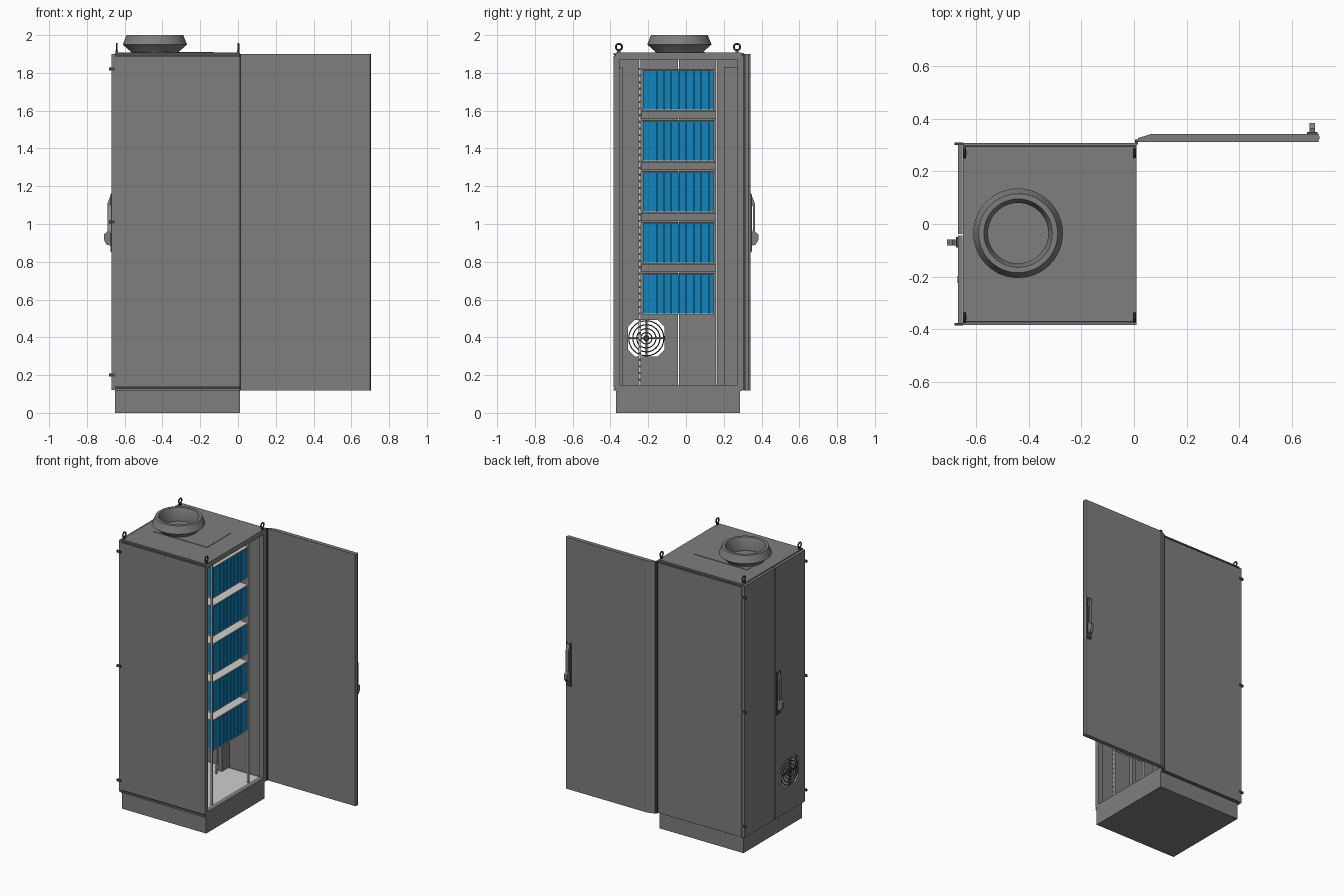
import bpy, bmesh, math
from mathutils import Vector

if "Cube" in bpy.data.objects:
    bpy.data.objects.remove(bpy.data.objects["Cube"])


def material(name, rgb):
    m = bpy.data.materials.new(name)
    m.diffuse_color = (*rgb, 1)
    m.use_nodes = True
    m.node_tree.nodes["Principled BSDF"].inputs["Base Color"].default_value = m.diffuse_color
    return m


GREY = material("cabinet grey", (0.21, 0.21, 0.21))
DARK = material("dark seal", (0.06, 0.06, 0.06))
LIGHT = material("light metal", (0.62, 0.62, 0.61))
BLUE = material("module blue", (0.006, 0.23, 0.5))


def finish(name, bm, mat, smooth=False):
    bmesh.ops.recalc_face_normals(bm, faces=bm.faces)
    me = bpy.data.meshes.new(name)
    bm.to_mesh(me)
    bm.free()
    me.materials.append(mat)
    ob = bpy.data.objects.new(name, me)
    bpy.context.collection.objects.link(ob)
    if smooth:
        bpy.ops.object.select_all(action='DESELECT')
        ob.select_set(True)
        bpy.context.view_layer.objects.active = ob
        bpy.ops.object.shade_smooth_by_angle(angle=math.radians(35))
    return ob


def add_box(bm, x, y, z):
    """Box from (min, max) pairs."""
    vs = bmesh.ops.create_cube(bm, size=1)["verts"]
    for v in vs:
        v.co = Vector([(r[0] + r[1]) / 2 + c * (r[1] - r[0]) for r, c in zip((x, y, z), v.co)])


def boxes(name, mat, *items):
    bm = bmesh.new()
    for it in items:
        add_box(bm, *it)
    return finish(name, bm, mat)


def extrude(name, pts, vec, mat):
    """Prism from a polygon of 3D points."""
    bm = bmesh.new()
    f = bm.faces.new([bm.verts.new(p) for p in pts])
    r = bmesh.ops.extrude_face_region(bm, geom=[f])
    bmesh.ops.translate(bm, vec=vec, verts=[g for g in r["geom"] if isinstance(g, bmesh.types.BMVert)])
    return finish(name, bm, mat)


def add_torus_x(bm, c, R, r, n=32, m=6):
    """Ring whose axis runs along x."""
    rings = []
    for i in range(n):
        a = 2 * math.pi * i / n
        rings.append([bm.verts.new((c[0] + r * math.sin(b),
                                    c[1] + (R + r * math.cos(b)) * math.cos(a),
                                    c[2] + (R + r * math.cos(b)) * math.sin(a)))
                      for b in (2 * math.pi * j / m for j in range(m))])
    for i in range(n):
        p, q = rings[i], rings[(i + 1) % n]
        for j in range(m):
            bm.faces.new((p[j], q[j], q[(j + 1) % m], p[(j + 1) % m]))


X0, X1 = -0.65, 0.01

# plinth, floor and roof
boxes("plinth", GREY, ((X0, X1), (-0.37, 0.285), (0, 0.116)))
boxes("base_frame", GREY, ((X0, X1), (-0.372, 0.297), (0.116, 0.14)))
boxes("floor_plate", LIGHT, ((-0.63, -0.015), (-0.35, 0.27), (0.14, 0.144)))
boxes("roof", GREY, ((X0, X1), (-0.37, 0.295), (1.885, 1.907)))
boxes("roof_plate", GREY, ((-0.55, -0.13), (-0.16, 0.1), (1.907, 1.91)))

# side panels with dark seams along the edges
boxes("front_panel", GREY, ((X0, X1), (-0.383, -0.368), (0.137, 1.89)))
boxes("back_panel", GREY, ((X0, X1), (0.292, 0.307), (0.12, 1.89)))
boxes("panel_seams", DARK,
      ((X0, X1), (-0.375, -0.368), (0.126, 0.137)), ((X0, X1), (-0.375, -0.368), (1.89, 1.897)),
      ((X0, X1), (0.292, 0.299), (1.89, 1.897)))
boxes("panel_lips", GREY,
      ((X0, X1), (-0.383, -0.37), (0.118, 0.128)), ((X0, X1), (-0.383, -0.372), (1.896, 1.904)),
      ((X0, X1), (0.296, 0.307), (1.896, 1.904)))

# door frames on both open ends
for nm, xa, xb in (("right", -0.025, X1), ("left", X0, -0.615)):
    boxes(nm + "_opening_frame", GREY,
          ((xa, xb), (-0.37, -0.352), (0.14, 1.886)), ((xa, xb), (0.272, 0.294), (0.14, 1.886)),
          ((xa, xb), (-0.36, 0.28), (1.872, 1.886)), ((xa, xb), (-0.36, 0.28), (0.132, 0.148)))
# inner corner posts
boxes("inner_posts", GREY,
      *[((x, x + 0.03), y, (0.144, 1.83)) for x in (-0.62, -0.3) for y in ((-0.366, -0.335), (0.205, 0.29))])

# closed double doors on the left, with a vent opening
narrow = boxes("vent_door", GREY, ((-0.669, -0.651), (-0.378, -0.0435), (0.12, 1.9)))
boxes("plain_door", GREY, ((-0.669, -0.651), (-0.0375, 0.303), (0.12, 1.9)))
VY, VZ, H, C = -0.21, 0.395, 0.096, 0.062
octagon = [(H, C), (C, H), (-C, H), (-H, C), (-H, -C), (-C, -H), (C, -H), (H, -C)]
cutter = extrude("vent_cutter", [(-0.72, VY + a, VZ + b) for a, b in octagon], (0.12, 0, 0), GREY)
cutter.hide_render = True
mod = narrow.modifiers.new("vent", 'BOOLEAN')
mod.operation, mod.solver, mod.object = 'DIFFERENCE', 'EXACT', cutter
bpy.context.view_layer.objects.active = narrow
bpy.ops.object.modifier_apply(modifier="vent")
bpy.data.objects.remove(cutter)

# vent grille: rings, cross bars and hub
bm = bmesh.new()
for R in (0.03, 0.051, 0.072, 0.093):
    add_torus_x(bm, (-0.664, VY, VZ), R, 0.003)
add_box(bm, (-0.668, -0.660), (VY - 0.097, VY + 0.097), (VZ - 0.005, VZ + 0.005))
add_box(bm, (-0.668, -0.660), (VY - 0.005, VY + 0.005), (VZ - 0.097, VZ + 0.097))
add_torus_x(bm, (-0.664, VY, VZ), 0.01, 0.006)
finish("vent_grille", bm, DARK)

# hinges
bm = bmesh.new()
for z in (0.2, 1.01, 1.82):
    for y in (-0.38, 0.304):
        add_box(bm, (-0.682, -0.65), (y - 0.005, y + 0.005), (z - 0.008, z + 0.008))
finish("hinges", bm, DARK)

# open door on the right
extrude("open_door", [(0.015, 0.312, 0.118), (0.7, 0.312, 0.118), (0.705, 0.33, 0.118),
                      (0.7, 0.342, 0.118), (0.065, 0.342, 0.118), (0.015, 0.326, 0.118)],
        (0, 0, 1.782), GREY)
boxes("door_hinge_strip", DARK, ((0.004, 0.016), (0.302, 0.32), (0.118, 1.9)))


# swing handles: base plate plus a grip that stands off the door
GRIP = [(0, 1.165), (0.022, 1.11), (0.022, 0.96), (0.041, 0.945), (0.041, 0.915),
        (0.026, 0.89), (0.004, 0.885), (0.004, 0.94), (0.012, 0.97), (0.012, 1.09), (0, 1.12)]
PLATE = [(-0.002, 1.165), (0.007, 1.155), (0.007, 0.855), (-0.002, 0.848)]


def handle(name, place, along):
    for part, prof, w, mat in (("_grip", GRIP, 0.022, GREY), ("_plate", PLATE, 0.04, DARK)):
        extrude(name + part, [place(d, -w / 2, z) for d, z in prof], Vector(along) * w, mat)


handle("left_handle", lambda d, w, z: (-0.669 - d, -0.07 + w, z), (0, 1, 0))
handle("open_door_handle", lambda d, w, z: (0.677 + w, 0.342 + d, z), (1, 0, 0))

# roof duct collar, turned from a closed profile
bm = bmesh.new()
prof = [(0.125, 1.907), (0.13, 1.915), (0.17, 1.95), (0.15, 2.0), (0.13, 2.0), (0.115, 1.96), (0.115, 1.907)]
vs = [bm.verts.new((-0.44 + r, -0.035, z)) for r, z in prof]
es = [bm.edges.new(p) for p in zip(vs, vs[1:])]
bmesh.ops.spin(bm, geom=vs + es, cent=(-0.44, -0.035, 0), axis=(0, 0, 1), angle=2 * math.pi,
               steps=48, use_merge=True)
bmesh.ops.remove_doubles(bm, verts=bm.verts, dist=1e-5)
finish("duct_collar", bm, GREY, True)

# lifting eyes on the four roof corners
bm = bmesh.new()
for x in (-0.642, 0.002):
    for y in (-0.355, 0.27):
        add_torus_x(bm, (x, y, 1.937), 0.0165, 0.005, 20, 8)
        add_box(bm, (x - 0.006, x + 0.006), (y - 0.009, y + 0.009), (1.905, 1.919))
finish("lifting_eyes", bm, DARK, True)

# mounting rails with punched holes
rails = []
for x in (-0.04, -0.29):
    rails += [((x, x + 0.012), (-0.252, -0.238), (0.144, 1.88)), ((x, x + 0.012), (0.156, 0.166), (0.144, 1.88))]
boxes("mounting_rails", LIGHT, *rails)
boxes("rail_holes", DARK,
      *[((-0.028, -0.0265), (-0.248, -0.242), (z, z + 0.012)) for z in (0.17 + 0.035 * i for i in range(48))])

# five racks of modules on trays, with cable ducts between them
EDGES = [-0.23, -0.155, -0.116, -0.077, -0.038, 0.001, 0.04, 0.079, 0.12, 0.148]
modules, cores, trays, ducts = [], [], [], []
for i in range(5):
    zb = 0.527 + 0.27 * i
    zt = zb + 0.206
    modules += [((-0.06, -0.03), (a + 0.0015, b - 0.0015), (zb, zt)) for a, b in zip(EDGES, EDGES[1:])]
    cores.append(((-0.26, -0.05), (-0.228, 0.146), (zb + 0.001, zt - 0.001)))
    trays += [((-0.27, -0.032), (-0.24, 0.158), (z, z + 0.006)) for z in (zb - 0.007, zt + 0.001)]
    if i < 4:
        ducts.append(((-0.285, -0.262), (-0.235, 0.156), (zt + 0.014, zt + 0.054)))
boxes("rack_modules", BLUE, *modules)
boxes("module_cores", BLUE, *cores)
boxes("rack_trays", LIGHT, *trays)
boxes("cable_ducts", GREY, *ducts)
